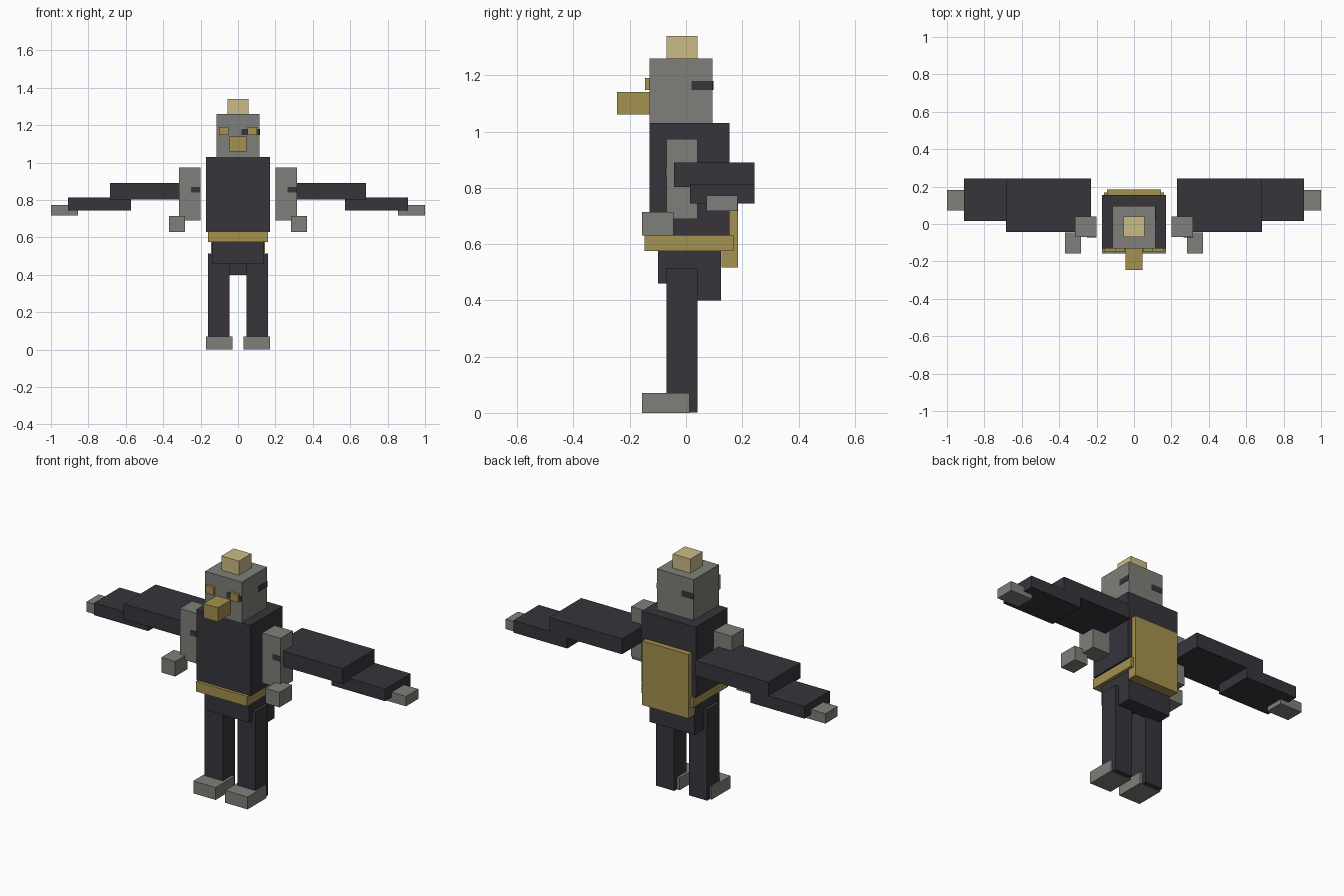
import bpy
import bmesh

cube = bpy.data.objects.get("Cube")
if cube:
    bpy.data.objects.remove(cube, do_unlink=True)


def material(name, rgb):
    m = bpy.data.materials.new(name)
    m.use_nodes = True
    m.diffuse_color = (*rgb, 1)
    m.node_tree.nodes["Principled BSDF"].inputs["Base Color"].default_value = (*rgb, 1)
    return m


charcoal = material("charcoal", (0.038, 0.035, 0.044))
grey = material("stone grey", (0.21, 0.216, 0.192))
gold = material("gold", (0.375, 0.285, 0.078))
pale = material("pale gold", (0.60, 0.50, 0.24))


def box(name, x, y, z, mat):
    """Box from its (min, max) extents on each axis."""
    bm = bmesh.new()
    bmesh.ops.create_cube(bm, size=1)
    for v in bm.verts:
        v.co = [r[0] if c < 0 else r[1] for c, r in zip(v.co, (x, y, z))]
    mesh = bpy.data.meshes.new(name)
    bm.to_mesh(mesh)
    bm.free()
    mesh.materials.append(mat)
    ob = bpy.data.objects.new(name, mesh)
    bpy.context.collection.objects.link(ob)
    return ob


def pair(name, x, y, z, mat):
    """Left box (+x) and its mirrored right box."""
    box("left_" + name, x, y, z, mat)
    box("right_" + name, (-x[1], -x[0]), y, z, mat)


# Head
box("head", (-0.115, 0.115), (-0.13, 0.095), (1.03, 1.26), grey)
box("crest", (-0.055, 0.055), (-0.07, 0.04), (1.26, 1.34), pale)
box("beak", (-0.045, 0.045), (-0.245, -0.13), (1.06, 1.14), gold)
pair("eye", (0.052, 0.101), (-0.146, -0.13), (1.147, 1.19), gold)

# Thin dark marks on the head
box("front_mark", (0.02, 0.115), (-0.132, -0.128), (1.148, 1.18), charcoal)
box("side_mark", (0.113, 0.117), (0.02, 0.095), (1.148, 1.18), charcoal)
box("back_mark", (-0.115, -0.04), (0.093, 0.097), (1.148, 1.18), charcoal)

# Body
box("torso", (-0.17, 0.17), (-0.13, 0.155), (0.63, 1.03), charcoal)
box("belt", (-0.16, 0.16), (-0.147, 0.168), (0.575, 0.632), gold)
box("back_plate", (-0.145, 0.145), (0.126, 0.185), (0.517, 0.88), gold)
box("hips", (-0.14, 0.14), (-0.10, 0.124), (0.46, 0.58), charcoal)
box("rear_skirt", (-0.14, 0.14), (0.03, 0.125), (0.40, 0.52), charcoal)

# Arms and hands
pair("arm", (0.2, 0.315), (-0.07, 0.04), (0.69, 0.973), grey)
pair("hand", (0.283, 0.37), (-0.157, -0.045), (0.63, 0.715), grey)
for name, x in (("left", 0.265), ("right", -0.25)):
    box(name + "_arm_mark", (x, x + 0.05), (-0.072, -0.068), (0.84, 0.87), charcoal)

# Stepped wings
pair("inner_wing", (0.23, 0.685), (-0.043, 0.243), (0.803, 0.89), charcoal)
pair("outer_wing", (0.573, 0.91), (0.015, 0.243), (0.744, 0.813), charcoal)
pair("wing_tip", (0.856, 1.0), (0.073, 0.183), (0.717, 0.773), grey)

# Legs and feet
pair("leg", (0.046, 0.16), (-0.07, 0.04), (0.002, 0.515), charcoal)
pair("foot", (0.03, 0.17), (-0.157, 0.013), (0.0, 0.07), grey)
